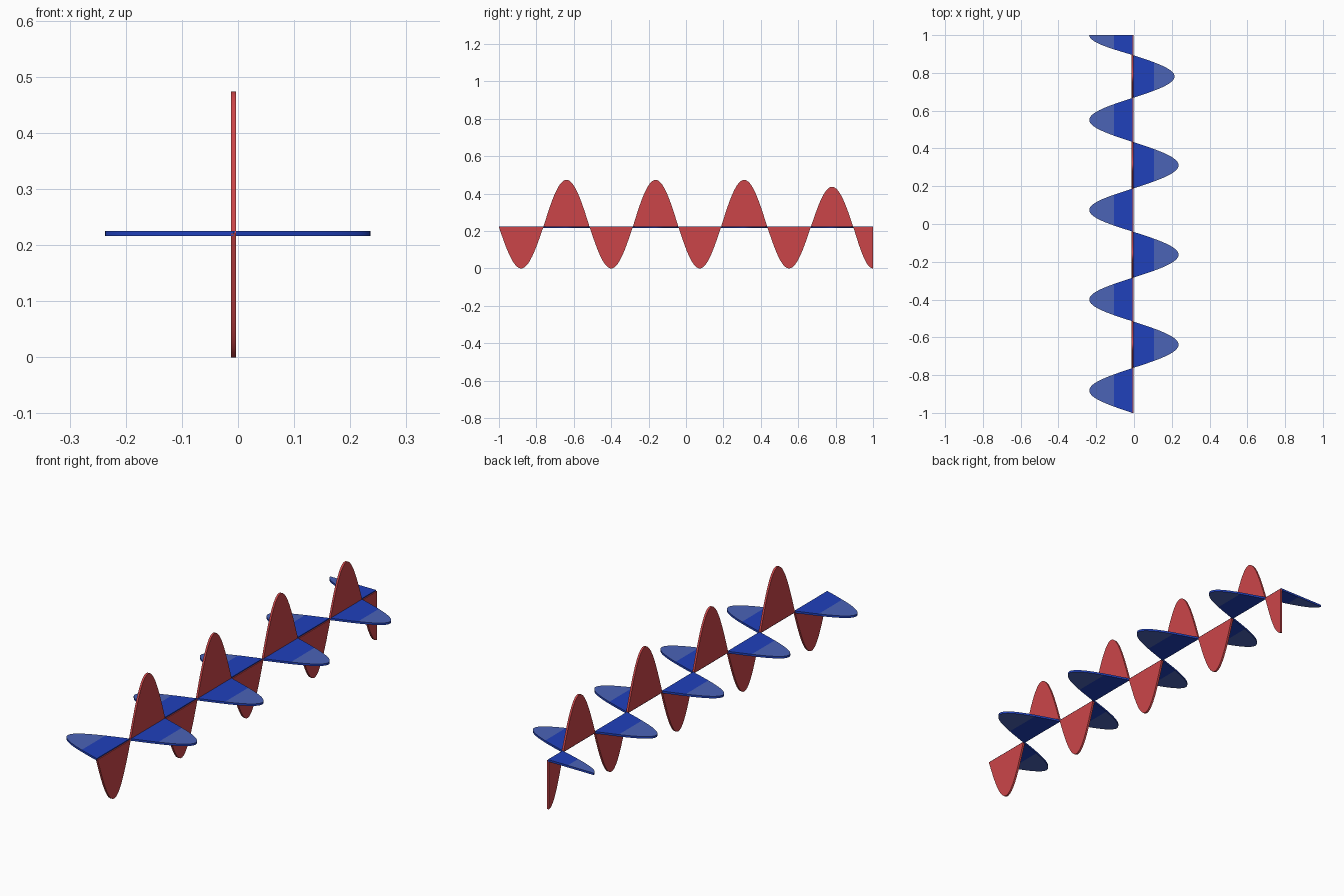
import bpy, bmesh, math

if "Cube" in bpy.data.objects:
    bpy.data.objects.remove(bpy.data.objects["Cube"])

AX, AZ, HALF = -0.008, 0.2205, 0.0046   # common axis and half plate thickness
SPLIT = 0.107                           # where the blue plate turns paler
ZEROS = [-1, -0.763, -0.515, -0.285, -0.04, 0.187, 0.435, 0.667, 0.895, 1]
STEPS = 32


def material(name, rgb):
    m = bpy.data.materials.new(name)
    m.diffuse_color = (*rgb, 1)
    m.use_nodes = True
    m.node_tree.nodes["Principled BSDF"].inputs["Base Color"].default_value = m.diffuse_color
    return m


red = material("red", (0.60, 0.060, 0.066))
blue = material("blue", (0.0145, 0.052, 0.50))
pale_blue = material("pale blue", (0.070, 0.125, 0.47))


def lobe_outline(i, up, down, last_up):
    """Points (y, height) of one lobe; the last one stops at its trough."""
    y0, y1 = ZEROS[i], ZEROS[i + 1]
    last = i == len(ZEROS) - 2
    amp = (up if i % 2 else -down)
    if i == 7:
        amp = last_up
    sweep = math.pi / 2 if last else math.pi
    pts = [(y0 + (y1 - y0) * k / STEPS, amp * math.sin(sweep * k / STEPS))
           for k in range(STEPS + 1)]
    pts[0] = (y0, 0)
    if last:
        pts.append((y1, 0))
    else:
        pts[-1] = (y1, 0)
    return pts


def wave(name, mats, place, normal, up, down, last_up):
    bm = bmesh.new()
    for i in range(len(ZEROS) - 1):
        verts = [bm.verts.new(place(y, h)) for y, h in lobe_outline(i, up, down, last_up)]
        face = bm.faces.new(verts)
        ext = bmesh.ops.extrude_face_region(bm, geom=[face], use_keep_orig=True)
        new = [v for v in ext["geom"] if isinstance(v, bmesh.types.BMVert)]
        bmesh.ops.translate(bm, verts=new, vec=[2 * HALF * c for c in normal])
    # Paler outer bands on the flat sides
    if len(mats) > 1:
        for x in (-SPLIT, SPLIT):
            bmesh.ops.bisect_plane(bm, geom=bm.verts[:] + bm.edges[:] + bm.faces[:],
                                   plane_co=(x, 0, 0), plane_no=(1, 0, 0))
        bm.normal_update()
        for f in bm.faces:
            if abs(f.normal.z) > 0.5 and abs(f.calc_center_median().x) > SPLIT:
                f.material_index = 1
    bmesh.ops.recalc_face_normals(bm, faces=bm.faces[:])
    me = bpy.data.meshes.new(name)
    bm.to_mesh(me)
    bm.free()
    for m in mats:
        me.materials.append(m)
    ob = bpy.data.objects.new(name, me)
    bpy.context.collection.objects.link(ob)
    bpy.ops.object.select_all(action='DESELECT')
    ob.select_set(True)
    bpy.context.view_layer.objects.active = ob
    bpy.ops.object.shade_smooth_by_angle(angle=math.radians(30))


# Upright red wave
wave("vertical_wave", [red], lambda y, h: (AX - HALF, y, AZ + h), (1, 0, 0),
     0.253, 0.2205, 0.216)
# Flat blue wave
wave("horizontal_wave", [blue, pale_blue], lambda y, h: (AX + h, y, AZ - HALF), (0, 0, 1),
     0.244, 0.229, 0.223)
